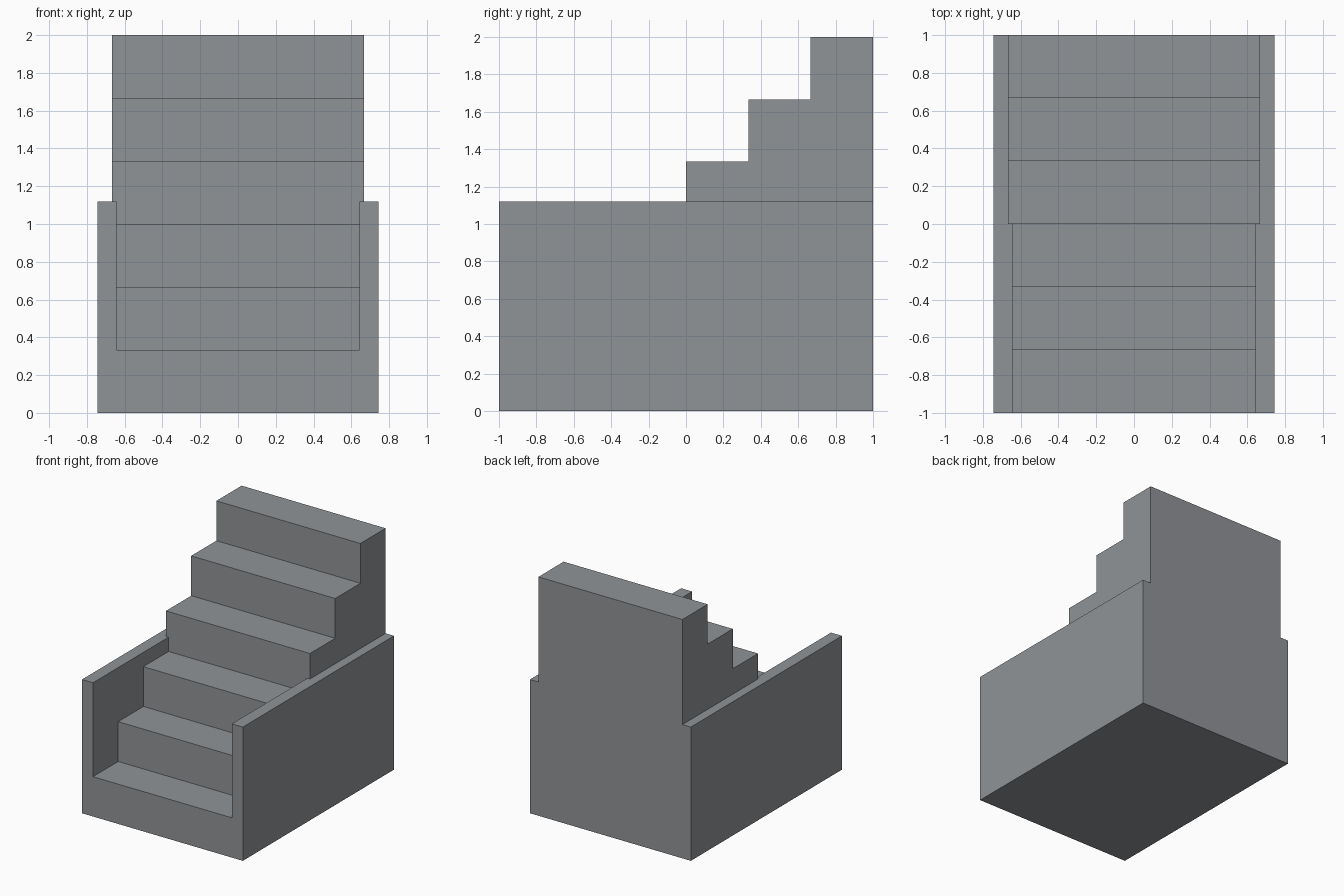
import bpy
import bmesh
import math

old = bpy.data.objects.get("Cube")
if old:
    bpy.data.objects.remove(old, do_unlink=True)

STEPS = 6
RISE = 2 / STEPS
FLIGHT_HALF = 0.667
WALL_IN, WALL_OUT, WALL_TOP = 0.643, 0.745, 1.12

stone = bpy.data.materials.new("grey stone")
stone.use_nodes = True
colour = (0.28, 0.295, 0.31, 1)
stone.diffuse_color = colour
stone.node_tree.nodes["Principled BSDF"].inputs["Base Color"].default_value = colour


def extrude_profile(name, profile, x0, x1):
    """Extrude a closed (y, z) side profile from x0 to x1."""
    bm = bmesh.new()
    face = bm.faces.new([bm.verts.new((x0, y, z)) for y, z in profile])
    moved = bmesh.ops.extrude_face_region(bm, geom=[face])["geom"]
    verts = [v for v in moved if isinstance(v, bmesh.types.BMVert)]
    bmesh.ops.translate(bm, verts=verts, vec=(x1 - x0, 0, 0))
    bmesh.ops.recalc_face_normals(bm, faces=bm.faces[:])
    mesh = bpy.data.meshes.new(name)
    bm.to_mesh(mesh)
    bm.free()
    mesh.materials.append(stone)
    obj = bpy.data.objects.new(name, mesh)
    bpy.context.collection.objects.link(obj)
    return obj


# Flight of steps, solid down to the ground
profile = [(1, 0), (-1, 0)]
for i in range(STEPS):
    y, z = -1 + i * RISE, (i + 1) * RISE
    profile += [(y, z), (y + RISE, z)]
stairs = extrude_profile("staircase", profile, -FLIGHT_HALF, FLIGHT_HALF)

# Low side walls, merged into the flight so flush faces stay seamless
wall_profile = [(-1, 0), (1, 0), (1, WALL_TOP), (-1, WALL_TOP)]
for side, name in ((1, "left_wall"), (-1, "right_wall")):
    wall = extrude_profile(name, wall_profile, side * WALL_IN, side * WALL_OUT)
    wall.hide_render = True
    wall.hide_set(True)
    union = stairs.modifiers.new("join " + name, 'BOOLEAN')
    union.operation = 'UNION'
    union.solver = 'EXACT'
    union.object = wall

# Merge coplanar faces
clean = stairs.modifiers.new("flat faces", 'DECIMATE')
clean.decimate_type = 'DISSOLVE'
clean.angle_limit = math.radians(1)
